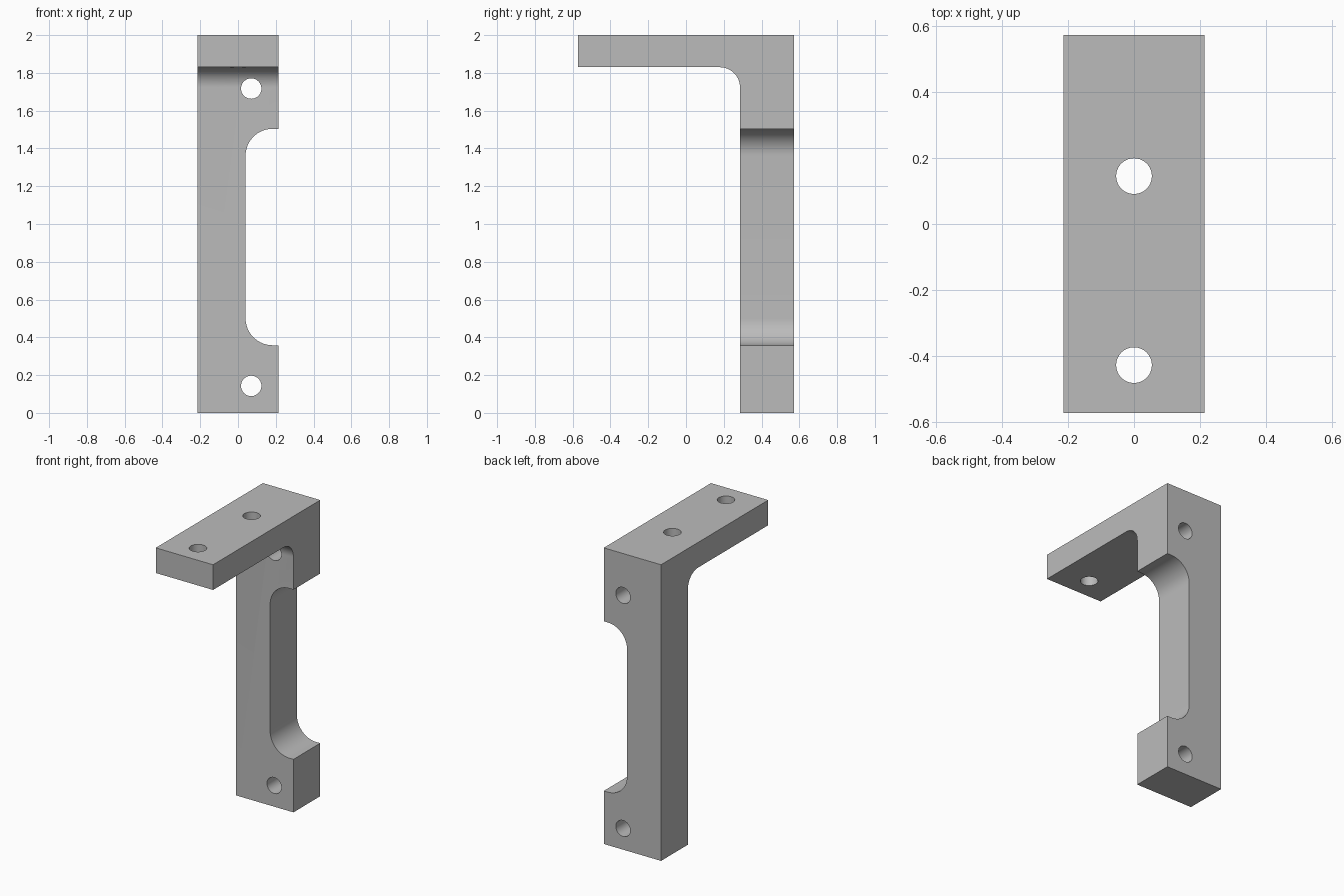
import bpy
import bmesh
from math import cos, sin, pi, radians
from mathutils import Vector

if "Cube" in bpy.data.objects:
    bpy.data.objects.remove(bpy.data.objects["Cube"])

HALF_W, HALF_D, HEIGHT = 0.214, 0.572, 2.0
FRONT, UNDER = 0.286, 1.83        # upright front face, arm underside
HOLE_R = 0.054

grey = bpy.data.materials.new("plain grey")
grey.use_nodes = True
colour = (0.5, 0.5, 0.5, 1)
grey.diffuse_color = colour
grey.node_tree.nodes["Principled BSDF"].inputs["Base Color"].default_value = colour


def rounded(corner, before, after, radius, steps=16):
    """Arc that replaces a square corner, given directions to its neighbours."""
    c, a, b = Vector(corner), Vector(before), Vector(after)
    centre = c + (a + b) * radius
    angles = [pi / 2 * i / steps for i in range(steps + 1)]
    return [centre - b * radius * cos(t) - a * radius * sin(t) for t in angles]


def extrude(name, points, vector):
    """Solid made by sweeping a closed outline along a vector."""
    bm = bmesh.new()
    face = bm.faces.new([bm.verts.new(p) for p in points])
    swept = bmesh.ops.extrude_face_region(bm, geom=[face])["geom"]
    bmesh.ops.translate(bm, vec=vector,
                        verts=[v for v in swept if isinstance(v, bmesh.types.BMVert)])
    bmesh.ops.recalc_face_normals(bm, faces=bm.faces)
    mesh = bpy.data.meshes.new(name)
    bm.to_mesh(mesh)
    bm.free()
    mesh.materials.append(grey)
    obj = bpy.data.objects.new(name, mesh)
    bpy.context.collection.objects.link(obj)
    return obj


def drill(name, location, depth, rotation=(0, 0, 0)):
    bpy.ops.mesh.primitive_cylinder_add(vertices=48, radius=HOLE_R, depth=depth,
                                        location=location, rotation=rotation)
    obj = bpy.context.object
    obj.name = name
    obj.data.materials.append(grey)
    return obj


# L-shaped body with a filleted inside corner
X, Y, Z = Vector((1, 0, 0)), Vector((0, 1, 0)), Vector((0, 0, 1))
side = -HALF_W
outline = [(side, HALF_D, 0), (side, HALF_D, HEIGHT), (side, -HALF_D, HEIGHT),
           (side, -HALF_D, UNDER)]
outline += rounded((side, FRONT, UNDER), -Y, -Z, 0.107)
outline += [(side, FRONT, 0)]
bracket = extrude("bracket", outline, X * HALF_W * 2)

# Round-cornered notch in the left side of the upright
low, high, inner, outer = 0.358, 1.504, 0.04, 0.4
notch = [(outer, 0.2, low), (outer, 0.2, high)]
notch += rounded((inner, 0.2, high), X, -Z, 0.143)
notch += rounded((inner, 0.2, low), Z, X, 0.143)
cutters = [extrude("notch_cutter", notch, Y * 0.5)]

# Bolt holes through the upright and the arm
for label, z in (("lower", 0.143), ("upper", 1.717)):
    cutters.append(drill(label + "_hole_cutter", (0.07, 0.4, z), 0.6, (radians(90), 0, 0)))
for label, y in (("rear", 0.145), ("front", -0.427)):
    cutters.append(drill(label + "_arm_hole_cutter", (0, y, 1.9), 0.4))

for cutter in cutters:
    cut = bracket.modifiers.new(cutter.name, "BOOLEAN")
    cut.operation = "DIFFERENCE"
    cut.solver = "EXACT"
    cut.object = cutter
    cutter.hide_render = True
    cutter.hide_set(True)

# Apply the cuts and smooth only the curved walls
bpy.ops.object.select_all(action="DESELECT")
bracket.select_set(True)
bpy.context.view_layer.objects.active = bracket
for cut in list(bracket.modifiers):
    bpy.ops.object.modifier_apply(modifier=cut.name)
for cutter in cutters:
    bpy.data.objects.remove(cutter)
bpy.ops.object.shade_smooth_by_angle(angle=radians(30))
